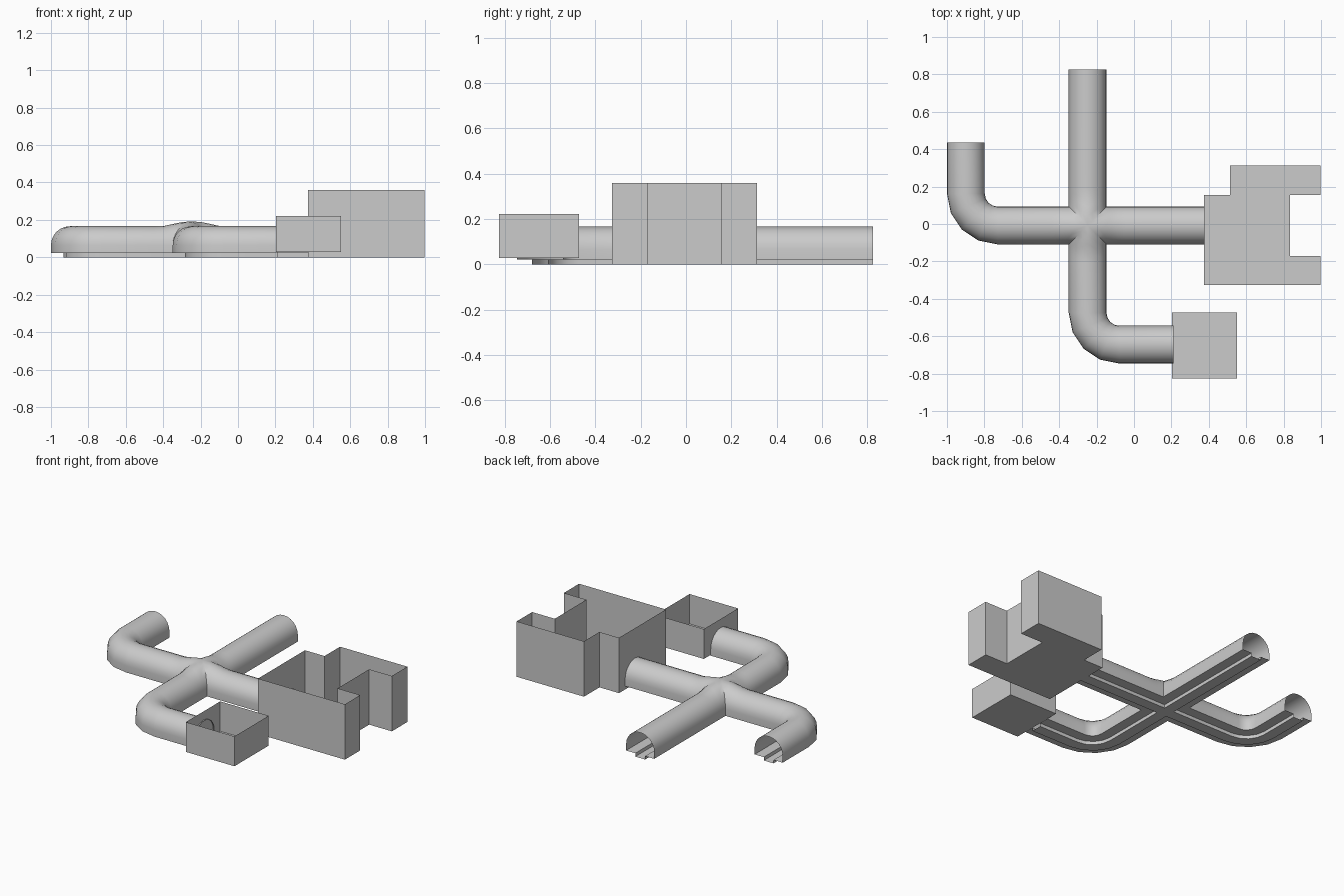
import bpy, bmesh
from math import sin, cos, pi
from mathutils import Vector

if "Cube" in bpy.data.objects:
    bpy.data.objects.remove(bpy.data.objects["Cube"])

R = 0.101                      # tunnel half width
HUB = Vector((-0.248, -0.008))  # crossing point
SPRING, FLOOR = 0.065, 0.022   # arch spring height, walkway height


def tunnel_profile():
    """Closed (offset, height) section: arch, walkways and a central channel."""
    arc = [(-R * cos(pi * i / 12), SPRING + R * sin(pi * i / 12)) for i in range(13)]
    return ([(-R, FLOOR)] + arc + [(R, FLOOR), (0.035, FLOOR), (0.035, 0.0),
            (0.0, 0.0), (-0.035, 0.0), (-0.035, FLOOR)])


def arm(bm, start_dir, stations):
    """One tunnel arm: mitred start at the hub, then (position, direction) stations."""
    prof = tunnel_profile()
    f = Vector(start_dir)
    left = Vector((-f.y, f.x))
    rings = []
    for s in (0, 0.25, 0.5, 0.75, 1):
        ring = []
        for w, z in prof:
            a = abs(w) if abs(w) > 1e-6 else 0.0
            d = a + (0.2 - a) * s
            p = HUB + f * d + left * w
            if z > SPRING + 0.001:   # raised crown over the crossing
                r2 = (d * d + w * w) / 0.16 ** 2
                z += 0.026 * max(0, 1 - r2) ** 1.5
            ring.append(bm.verts.new((p.x, p.y, z)))
        rings.append(ring)
    for pos, d in stations:
        side = Vector((-d.y, d.x))
        rings.append([bm.verts.new((*(pos + side * w), z)) for w, z in prof])
    n = len(prof)
    for a, b in zip(rings, rings[1:]):
        for i in range(n):
            j = (i + 1) % n
            bm.faces.new((a[i], a[j], b[j], b[i]))


def bend(centre, a0, a1, r=0.17, n=4):
    """Stations around a quarter turn."""
    out = []
    sgn = 1 if a1 > a0 else -1
    for i in range(n + 1):
        a = a0 + (a1 - a0) * i / n
        out.append((Vector(centre) + r * Vector((cos(a), sin(a))),
                    sgn * Vector((-sin(a), cos(a)))))
    return out


X, Y = Vector((1, 0)), Vector((0, 1))


def make_object(name, bm):
    bmesh.ops.recalc_face_normals(bm, faces=bm.faces[:])
    me = bpy.data.meshes.new(name)
    bm.to_mesh(me)
    bm.free()
    ob = bpy.data.objects.new(name, me)
    bpy.context.collection.objects.link(ob)
    return ob


# Tunnel crossing with four arms
bm = bmesh.new()
arm(bm, Y, [(Vector((HUB.x, 0.825)), Y)])
arm(bm, X, [(Vector((0.378, HUB.y)), X)])
arm(bm, -X, bend((-0.729, HUB.y + 0.17), -pi / 2, -pi) + [(Vector((-0.899, 0.435)), Y)])
arm(bm, -Y, bend((HUB.x + 0.17, -0.475), pi, 1.5 * pi) + [(Vector((0.21, -0.645)), X)])
bmesh.ops.remove_doubles(bm, verts=bm.verts[:], dist=1e-4)
tunnels = make_object("tunnels", bm)
bpy.context.view_layer.objects.active = tunnels
tunnels.select_set(True)
bpy.ops.object.shade_smooth_by_angle(angle=0.6)


def room(name, outline, z0, z1):
    """Open-topped room: floor and thin walls."""
    bm = bmesh.new()
    low = [bm.verts.new((x, y, z0)) for x, y in outline]
    top = [bm.verts.new((x, y, z1)) for x, y in outline]
    bm.faces.new(low[::-1])
    for i in range(len(low)):
        j = (i + 1) % len(low)
        bm.faces.new((low[i], low[j], top[j], top[i]))
    return make_object(name, bm)


# Rooms at the tunnel ends
room("large_room", [(0.373, -0.327), (0.998, -0.327), (0.998, -0.17), (0.835, -0.17),
                    (0.835, 0.155), (0.998, 0.155), (0.998, 0.314), (0.514, 0.314),
                    (0.514, 0.155), (0.373, 0.155)], 0.0, 0.36)
room("small_room", [(0.203, -0.825), (0.552, -0.825), (0.552, -0.473), (0.203, -0.473)],
     0.028, 0.222)
